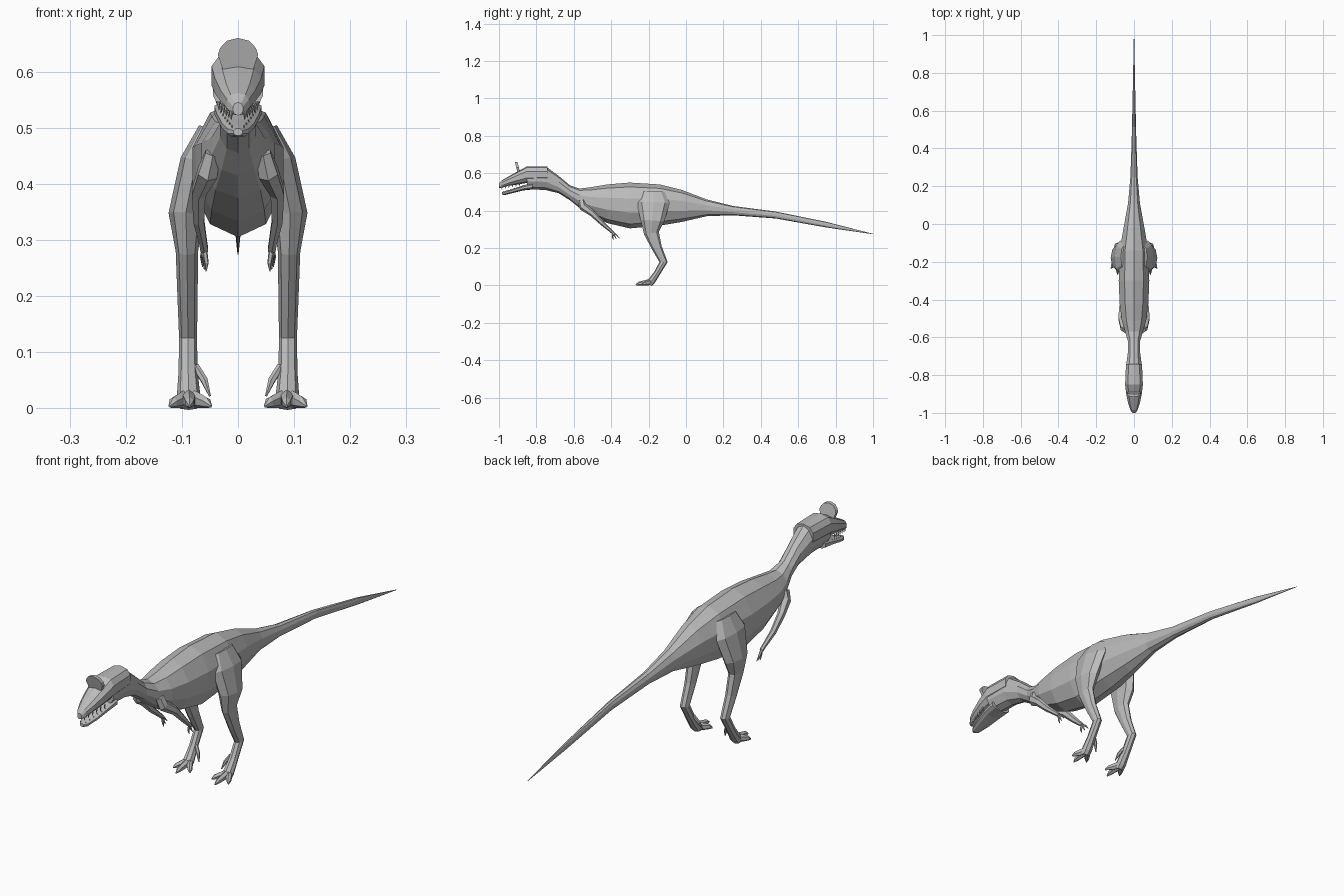
import bpy, bmesh
from math import sin, cos, tau
from mathutils import Vector

cube = bpy.data.objects.get("Cube")
if cube:
    bpy.data.objects.remove(cube)

skin = bpy.data.materials.new("plain_grey")
skin.use_nodes = True
grey = (.5, .5, .5, 1)
skin.diffuse_color = grey
skin.node_tree.nodes["Principled BSDF"].inputs["Base Color"].default_value = grey


def make_object(name, bm):
    bmesh.ops.remove_doubles(bm, verts=bm.verts, dist=.0002)
    bmesh.ops.recalc_face_normals(bm, faces=bm.faces)
    mesh = bpy.data.meshes.new(name)
    bm.to_mesh(mesh)
    bm.free()
    mesh.materials.append(skin)
    obj = bpy.data.objects.new(name, mesh)
    bpy.context.collection.objects.link(obj)
    return obj


def loft(name, stations, sides=8, power=1.0, tangent=None):
    """Skin rings of (centre, half width, half height) along a path."""
    bm = bmesh.new()
    rings = []
    last = len(stations) - 1
    for i, (centre, width, height) in enumerate(stations):
        along = tangent or (stations[min(i + 1, last)][0] - stations[max(i - 1, 0)][0])
        across = Vector((1, 0, 0))
        across = (across - along * across.dot(along) / along.length_squared).normalized()
        up = across.cross(along).normalized()
        ring = []
        for k in range(sides):
            a = tau * k / sides
            s, c = sin(a), cos(a)
            s = abs(s) ** power * (1 if s > 0 else -1)
            c = abs(c) ** power * (1 if c > 0 else -1)
            ring.append(bm.verts.new(centre + across * width * s + up * height * c))
        rings.append(ring)
    for a, b in zip(rings, rings[1:]):
        for k in range(sides):
            j = (k + 1) % sides
            bm.faces.new((a[k], a[j], b[j], b[k]))
    bm.faces.new(rings[0])
    bm.faces.new(rings[-1])
    return make_object(name, bm)


def trunk(name, rows, sides=10, power=1.0):
    """Upright sections given as (y, top, bottom, half width)."""
    stations = [(Vector((0, y, (top + low) / 2)), w, (top - low) / 2)
                for y, top, low, w in rows]
    return loft(name, stations, sides, power, Vector((0, 1, 0)))


def limb(name, rows, side, sides=8):
    """Bent tube given as (x, y, z, half width, half depth)."""
    return loft(name, [(Vector((side * x, y, z)), w, d) for x, y, z, w, d in rows], sides)


# Body, neck and tail in one skin
trunk("body", [
    (1, .276, .274, .001), (.75, .34, .31, .006), (.48, .395, .358, .012),
    (.25, .425, .375, .02), (.11, .46, .37, .033), (-.02, .51, .34, .058),
    (-.14, .54, .32, .08), (-.3, .55, .305, .085), (-.42, .54, .333, .08),
    (-.51, .525, .375, .068), (-.57, .518, .415, .05), (-.62, .535, .455, .034),
    (-.68, .585, .493, .034), (-.75, .637, .51, .044), (-.85, .637, .515, .047),
])

# Head: skull with snout, and a hinged lower jaw
trunk("skull", [
    (-.74, .637, .55, .044), (-.85, .637, .548, .049), (-.9, .61, .54, .043),
    (-.95, .582, .532, .032), (-.985, .562, .522, .02), (-1, .545, .522, .009),
], power=.8)
trunk("lower_jaw", [
    (-.82, .55, .513, .044), (-.87, .535, .508, .04), (-.93, .515, .493, .03),
    (-.97, .504, .483, .019), (-.985, .499, .486, .008),
], power=.8)

# Fan-shaped crest standing across the brow
bm = bmesh.new()
outline = [(0, .66), (.02, .655), (.032, .642), (.036, .63), (.026, .6)]
outline += [(-x, z) for x, z in reversed(outline[1:])]
front = [bm.verts.new((x, -.9 - (z - .6) * .25, z)) for x, z in outline]
slab = bm.faces.new(front)
extruded = bmesh.ops.extrude_face_region(bm, geom=[slab])["geom"]
for v in extruded:
    if isinstance(v, bmesh.types.BMVert):
        v.co.y += .014
make_object("crest", bm)

for label, side in (("left", 1), ("right", -1)):
    # Teeth along the upper and lower jaws
    for i in range(6):
        t = i / 5
        x, y = .034 - .022 * t, -.89 - .095 * t
        upper, lower = .541 - .017 * t, .523 - .025 * t
        limb(f"{label}_upper_tooth", [(x, y, upper + .006, .004, .005),
                                      (x, y, upper - .01, .0005, .0005)], side, 4)
        limb(f"{label}_lower_tooth", [(x * .9, y + .01, lower - .004, .003, .004),
                                      (x * .9, y + .01, lower + .007, .0005, .0005)], side, 4)

    # Hind leg from hip to foot
    limb(f"{label}_leg", [
        (.055, -.175, .5, .015, .06), (.074, -.175, .44, .029, .088),
        (.093, -.18, .345, .031, .063), (.091, -.185, .28, .02, .04),
        (.09, -.155, .2, .018, .027), (.089, -.12, .125, .016, .022),
        (.089, -.155, .065, .017, .017), (.088, -.185, .022, .021, .02),
        (.088, -.195, .004, .02, .014),
    ], side)

    # Three spread toes ending in claws, and a small inner toe
    for toe, tip_x, tip_y in (("inner", .048, -.235), ("middle", .086, -.268), ("outer", .122, -.235)):
        heel = Vector((.088, -.18, .02))
        tip = Vector((tip_x, tip_y, .004))
        rows = []
        for t, w, h in ((0, .014, .018), (.55, .011, .013), (.8, .009, .01), (1, .002, .003)):
            p = heel.lerp(tip, t)
            rows.append((p.x, p.y, max(p.z, h), w, h))
        limb(f"{label}_{toe}_toe", rows, side, 6)
    limb(f"{label}_back_toe", [(.076, -.155, .075, .007, .007), (.06, -.165, .05, .007, .007),
                               (.05, -.175, .022, .002, .002)], side, 6)

    # Arm folded back under the chest
    limb(f"{label}_arm", [
        (.045, -.56, .455, .015, .02), (.054, -.55, .42, .02, .022),
        (.07, -.5, .385, .014, .017), (.07, -.45, .335, .011, .013),
        (.062, -.405, .295, .008, .009), (.06, -.39, .282, .008, .008),
    ], side, 6)
    for shift in (-1, 0, 1):
        limb(f"{label}_finger", [
            (.06, -.393, .285, .005, .005),
            (.06 + .004 * shift, -.382 + .011 * shift, .264 + .005 * shift, .004, .004),
            (.06 + .003 * shift, -.372 + .016 * shift, .248 + .004 * shift, .001, .001),
        ], side, 5)
